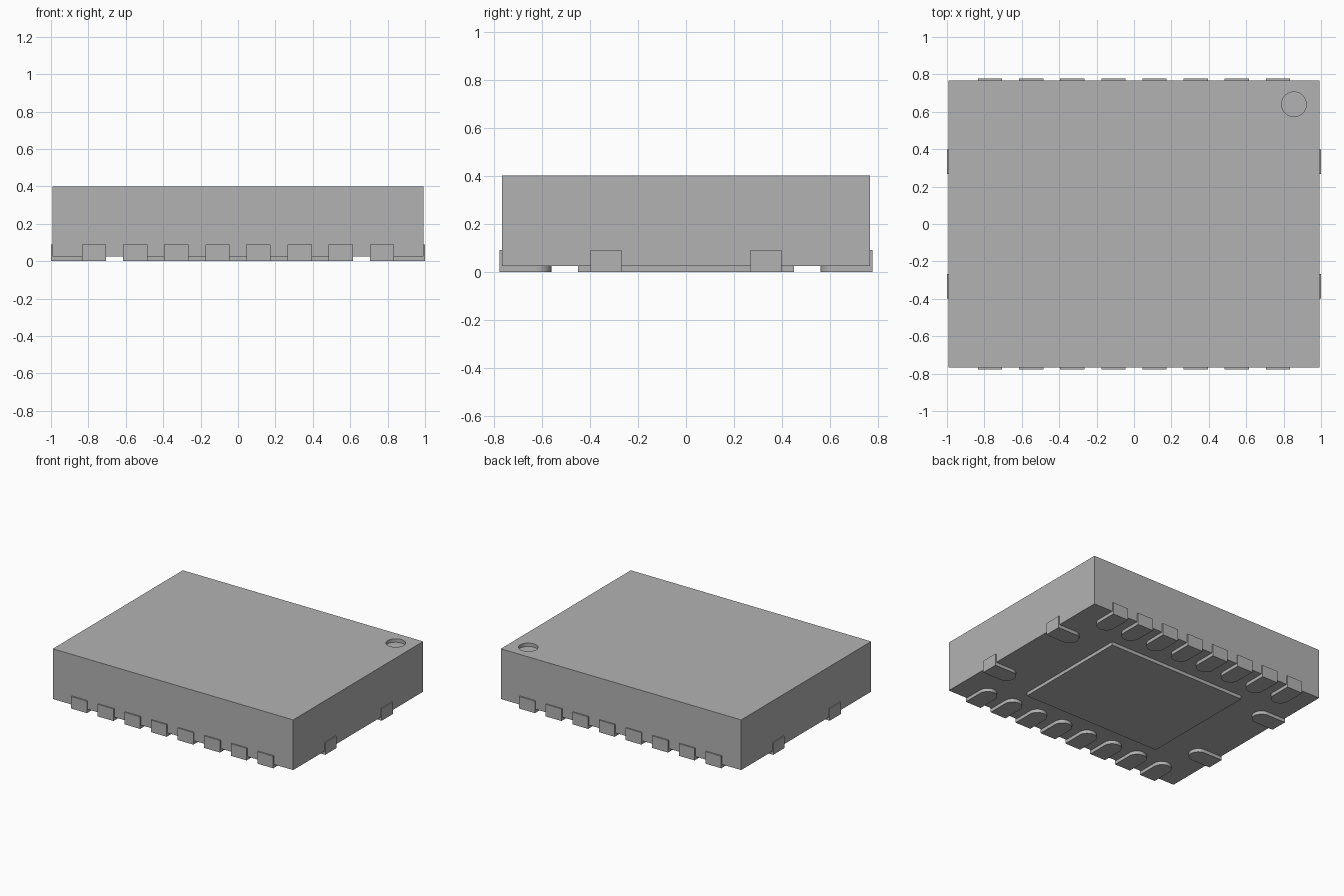
import bpy, bmesh
from math import pi, sin, cos
from mathutils import Matrix

if "Cube" in bpy.data.objects:
    bpy.data.objects.remove(bpy.data.objects["Cube"], do_unlink=True)

HALF_X, HALF_Y, TOP = 0.993, 0.767, 0.4    # moulded body
STANDOFF, LEAD_TOP = 0.025, 0.09
LEAD_W, LEAD_LEN, PITCH = 0.13, 0.217, 0.22

grey = bpy.data.materials.new("plain_grey")
grey.use_nodes = True
grey.diffuse_color = (0.45, 0.45, 0.45, 1)
grey.node_tree.nodes["Principled BSDF"].inputs["Base Color"].default_value = grey.diffuse_color


def prism(name, outline, z0, z1):
    """Extrude a flat outline upward from z0 to z1."""
    bm = bmesh.new()
    base = bm.faces.new([bm.verts.new((x, y, z0)) for x, y in outline])
    top = bmesh.ops.extrude_face_region(bm, geom=[base], use_keep_orig=True)
    moved = [v for v in top["geom"] if isinstance(v, bmesh.types.BMVert)]
    bmesh.ops.translate(bm, verts=moved, vec=(0, 0, z1 - z0))
    bmesh.ops.recalc_face_normals(bm, faces=bm.faces)
    mesh = bpy.data.meshes.new(name)
    bm.to_mesh(mesh)
    bm.free()
    mesh.materials.append(grey)
    obj = bpy.data.objects.new(name, mesh)
    bpy.context.collection.objects.link(obj)
    return obj


def rectangle(hx, hy):
    return [(-hx, -hy), (hx, -hy), (hx, hy), (-hx, hy)]


def arc(cx, cy, r, start, sweep, steps):
    return [(cx + r * cos(start + sweep * i / steps),
             cy + r * sin(start + sweep * i / steps)) for i in range(steps + 1)]


def smooth(obj):
    bpy.ops.object.select_all(action="DESELECT")
    obj.select_set(True)
    bpy.context.view_layer.objects.active = obj
    bpy.ops.object.shade_smooth_by_angle(angle=pi / 6)


# Body with a shallow round corner marker sunk into the top
body = prism("body", rectangle(HALF_X, HALF_Y), STANDOFF, TOP)
cutter = prism("marker_cutter", arc(0.855, 0.64, 0.066, 0, 2 * pi, 48)[:-1], TOP - 0.025, TOP + 0.1)
cut = body.modifiers.new("marker_recess", "BOOLEAN")
cut.object, cut.operation, cut.solver = cutter, "DIFFERENCE", "EXACT"
bpy.context.view_layer.objects.active = body
bpy.ops.object.modifier_apply(modifier=cut.name)
bpy.data.objects.remove(cutter, do_unlink=True)
smooth(body)

# Central thermal pad under the body
prism("thermal_pad", rectangle(0.57, 0.45), 0, LEAD_TOP)

# Lead outline: flat outer end at the origin, rounded inner end toward +y
r = LEAD_W / 2
lead_outline = [(-r, 0), (r, 0)] + arc(0, LEAD_LEN - r, r, 0, pi, 24)


def lead(name, x, y, turn):
    obj = prism(name, lead_outline, 0, LEAD_TOP)
    obj.data.transform(Matrix.Translation((x, y, 0)) @ Matrix.Rotation(turn, 4, "Z"))
    smooth(obj)


# Eight leads along the front and back, two on each side
for i in range(8):
    x = (i - 3.5) * PITCH
    lead(f"front_lead_{i + 1}", x, -0.777, 0)
    lead(f"back_lead_{i + 1}", x, 0.777, pi)
for i, y in enumerate((-0.333, 0.333)):
    lead(f"left_lead_{i + 1}", 1.0, y, pi / 2)
    lead(f"right_lead_{i + 1}", -1.0, y, -pi / 2)
